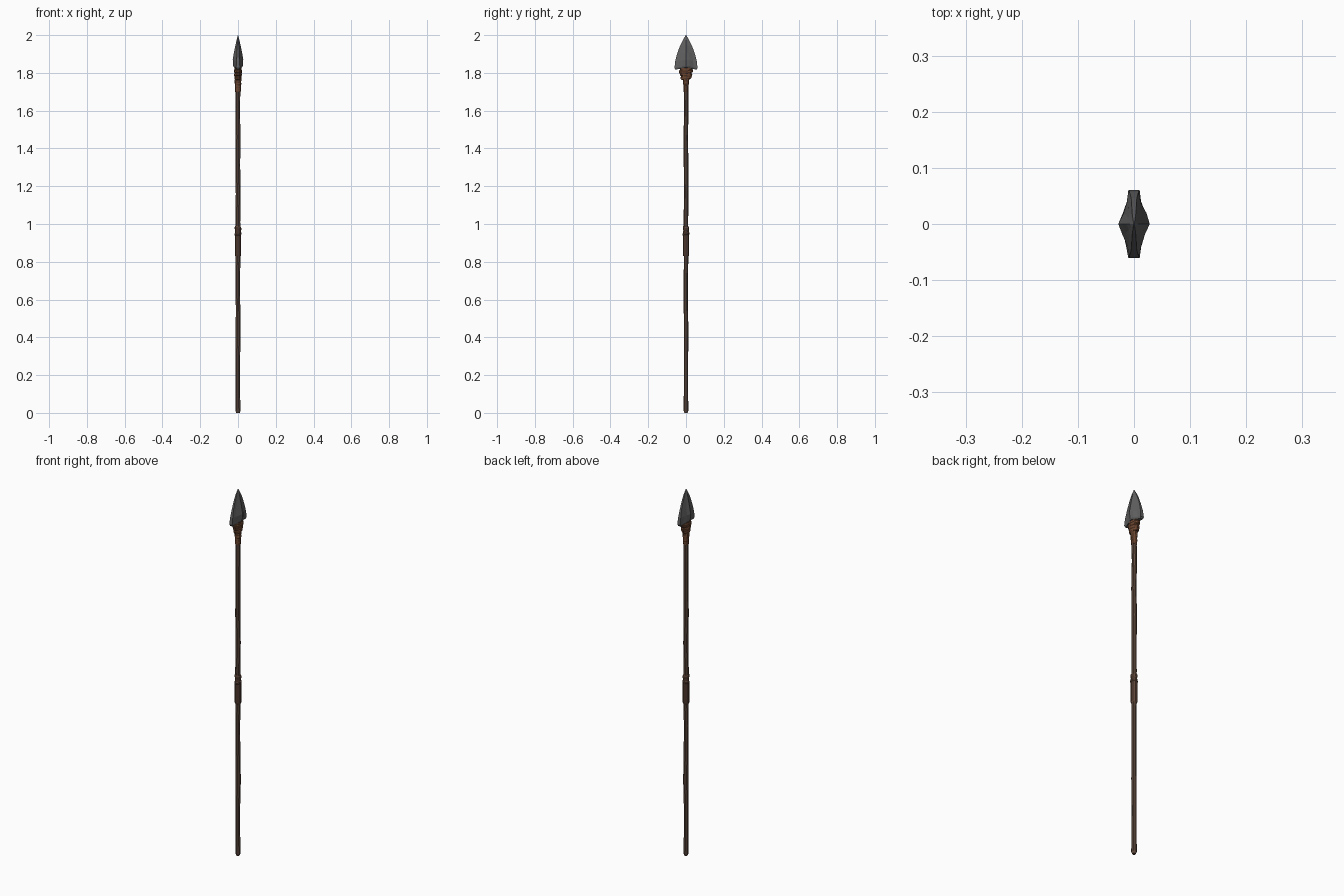
import bpy, bmesh, math, random

if "Cube" in bpy.data.objects:
    bpy.data.objects.remove(bpy.data.objects["Cube"])
random.seed(4)

def mat(name, c):
    m = bpy.data.materials.new(name)
    m.diffuse_color = (*c, 1)
    m.use_nodes = True
    m.node_tree.nodes["Principled BSDF"].inputs["Base Color"].default_value = m.diffuse_color
    return m

WOOD = mat("dark wood", (0.125, 0.075, 0.053))
LEATHER = mat("leather", (0.115, 0.062, 0.042))
CORD = mat("brown cord", (0.15, 0.062, 0.03))
STONE = mat("grey stone", (0.115, 0.115, 0.117))

def loft(name, rings, material):
    """Skin a closed solid over a list of rings of points."""
    bm = bmesh.new()
    vs = [[bm.verts.new(p) for p in r] for r in rings]
    n = len(vs[0])
    for a, b in zip(vs, vs[1:]):
        for i in range(n):
            j = (i + 1) % n
            bm.faces.new((a[i], a[j], b[j], b[i]))
    bm.faces.new(vs[0][::-1])
    bm.faces.new(vs[-1])
    bmesh.ops.recalc_face_normals(bm, faces=bm.faces)
    me = bpy.data.meshes.new(name)
    bm.to_mesh(me)
    bm.free()
    me.materials.append(material)
    ob = bpy.data.objects.new(name, me)
    bpy.context.collection.objects.link(ob)
    return ob

def oval(z, rx, ry, tilt=0.0, turn=0.0, ox=0.0, oy=0.0, n=10):
    pts = []
    for i in range(n):
        a = 2 * math.pi * i / n
        pts.append((ox + rx * math.cos(a), oy + ry * math.sin(a),
                    z + tilt * math.cos(a - turn)))
    return pts

def band(name, z, h, rx, ry, tilt, turn, material, grow=0.0):
    """One rounded, tilted wrap; grow widens its top."""
    rings = []
    for t, k in ((-0.5, 0.86), (-0.25, 1.0), (0.25, 1.0), (0.5, 0.86)):
        g = grow * t
        rings.append(oval(z + h * t, rx * k + g * 0.3, ry * k + g, tilt, turn))
    loft(name, rings, material)

# Slightly uneven wooden shaft
shaft = [oval(0.005, 0.009, 0.009), oval(0.012, 0.0135, 0.0135)]
for k in range(1, 13):
    r = 0.0122 + random.uniform(-0.0006, 0.0009)
    shaft.append(oval(0.15 * k - 0.04, r, r,
                      ox=random.uniform(-0.0015, 0.0015),
                      oy=random.uniform(-0.0015, 0.0015)))
shaft.append(oval(1.83, 0.012, 0.012))
shaft[0] = [(x, y, 0.0) for x, y, z in shaft[0]]
loft("shaft", shaft, WOOD)

# Leather hand grip and its ties
loft("grip", [oval(0.83, 0.0145, 0.0145), oval(0.834, 0.0165, 0.0165),
              oval(0.94, 0.0165, 0.0165), oval(0.985, 0.0145, 0.0145)], LEATHER)
band("grip_tie_lower", 0.947, 0.014, 0.0185, 0.0185, 0.003, 1.0, LEATHER)
band("grip_tie_upper", 0.977, 0.02, 0.0175, 0.0175, -0.003, 0.4, LEATHER)

# Cord binding below the head: narrow neck wraps, then wide wraps
loft("binding_neck", [oval(1.70, 0.0145, 0.0135), oval(1.74, 0.0155, 0.0145),
                      oval(1.775, 0.017, 0.02)], CORD)
for i, z in enumerate((1.709, 1.727, 1.745, 1.761)):
    band(f"neck_wrap_{i + 1}", z, 0.018, 0.0158 + 0.0008 * i, 0.0142 + 0.0008 * i,
         0.003 * (-1) ** i, 0.8 + i, CORD)
loft("binding_core", [oval(1.768, 0.016, 0.026), oval(1.825, 0.019, 0.034)], CORD)
for i, z in enumerate((1.774, 1.79, 1.808)):
    band(f"head_wrap_{i + 1}", z, 0.018, 0.0185 + 0.0018 * i, 0.03 + 0.0045 * i,
         0.003 * (-1) ** i, 1.3 + 0.5 * i, CORD, 0.004)

# Knapped stone head: hollow-sided diamond section with a blunt edge
def section(z, w, ridge, edge, lift, chip):
    ts = (-1, -0.66, -0.33, 0, 0.33, 0.66, 1)
    pts = []
    for side in (1, -1):
        for t in ts:
            t *= side
            x = edge + (ridge - edge) * (1 - abs(t)) ** 1.25
            if 0 < abs(t) < 1:
                x *= 1 + random.uniform(-chip, chip)
            pts.append((side * x, w * t, z + lift * (1 - abs(t))))
    return pts

loft("spear_head", [section(*s) for s in (
    (1.817, 0.056, 0.020, 0.007, 0.012, 0.05),
    (1.826, 0.061, 0.025, 0.010, 0.010, 0.1),
    (1.862, 0.057, 0.028, 0.008, 0.008, 0.12),
    (1.905, 0.046, 0.022, 0.005, 0.0, 0.12),
    (1.945, 0.031, 0.014, 0.004, 0.0, 0.1),
    (1.975, 0.016, 0.007, 0.003, 0.0, 0.05),
    (2.0, 0.001, 0.001, 0.0006, 0.0, 0.0))], STONE)
